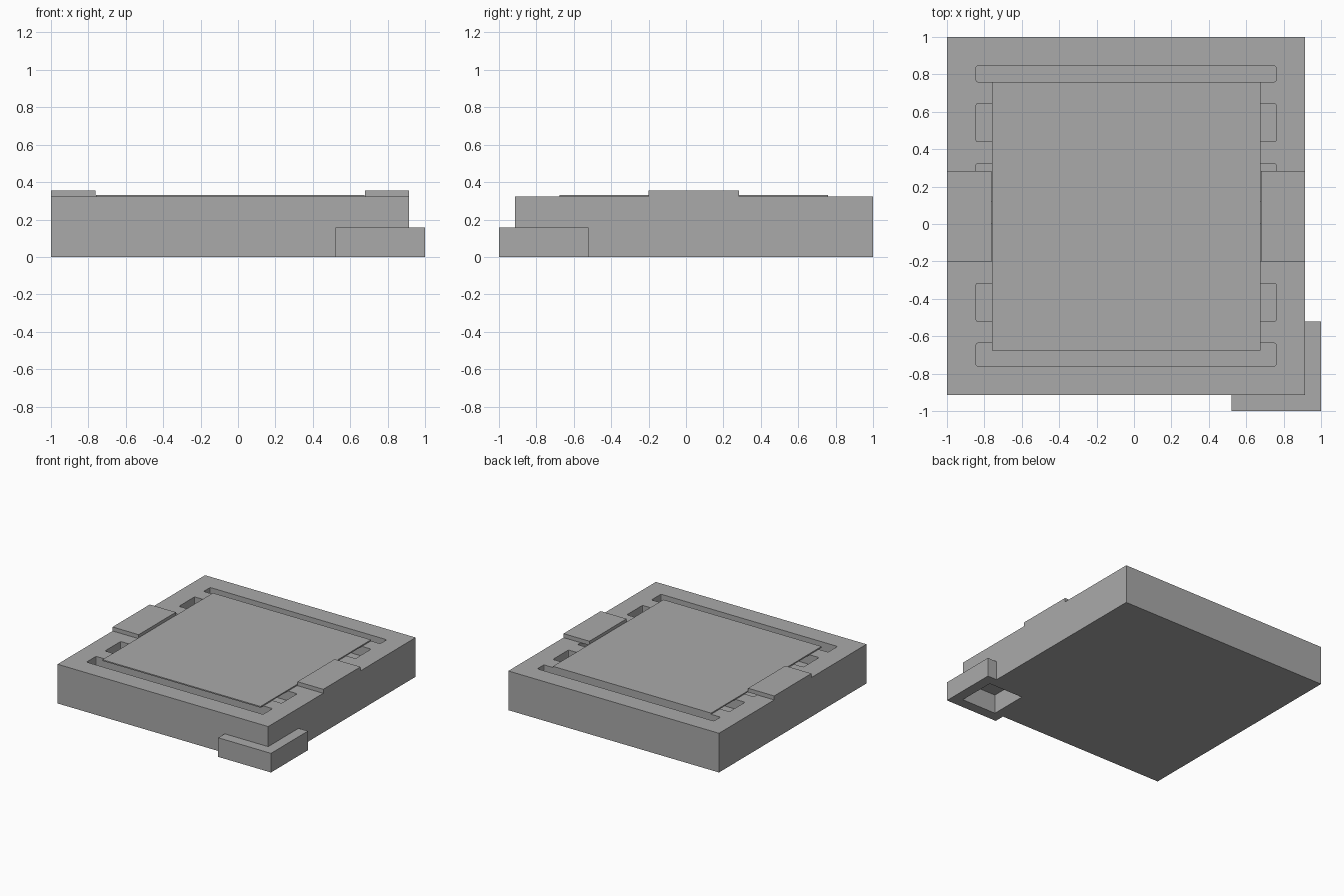
import bpy, bmesh
from mathutils import Vector

if "Cube" in bpy.data.objects:
    bpy.data.objects.remove(bpy.data.objects["Cube"])

grey = bpy.data.materials.new("plain grey")
grey.diffuse_color = (0.4, 0.4, 0.4, 1)
grey.use_nodes = True
grey.node_tree.nodes["Principled BSDF"].inputs["Base Color"].default_value = grey.diffuse_color


def box(name, x, y, z, corner=0.0):
    """Box from (min, max) ranges, optionally with rounded upright edges."""
    bm = bmesh.new()
    bmesh.ops.create_cube(bm, size=1)
    for v in bm.verts:
        v.co = Vector([(r[0] + r[1]) / 2 + c * (r[1] - r[0])
                       for r, c in zip((x, y, z), v.co)])
    if corner:
        upright = [e for e in bm.edges
                   if abs(e.verts[0].co.z - e.verts[1].co.z) > 1e-4]
        bmesh.ops.bevel(bm, geom=upright, offset=corner, segments=2,
                        profile=0.5, affect='EDGES')
    bmesh.ops.recalc_face_normals(bm, faces=bm.faces)
    me = bpy.data.meshes.new(name)
    bm.to_mesh(me)
    bm.free()
    me.materials.append(grey)
    ob = bpy.data.objects.new(name, me)
    bpy.context.collection.objects.link(ob)
    return ob


def cut(target, cutter):
    """Subtract the cutter from the target and delete the cutter."""
    mod = target.modifiers.new("cut", 'BOOLEAN')
    mod.operation = 'DIFFERENCE'
    mod.solver = 'EXACT'
    mod.object = cutter
    bpy.context.view_layer.objects.active = target
    bpy.ops.object.modifier_apply(modifier=mod.name)
    bpy.data.objects.remove(cutter)


TOP = 0.322
STEP = 0.157

# Main block with a notch under its front right corner
body = box("body", (-1, 0.915), (-0.915, 1), (0, TOP))
cut(body, box("notch_cutter", (0.52, 1.2), (-1.2, -0.52), (-0.2, STEP)))

# Row of slots running under the top panel, trimmed at both ends
for i in range(6):
    low = -0.84 + 0.32 * i
    y = (max(low, -0.76), min(low + 0.203, 0.845))
    cut(body, box("slot_cutter", (-0.845, 0.76), y, (TOP - 0.08, TOP + 0.1), 0.01))

# Corner foot, hollow from below
foot = box("corner_foot", (0.52, 1), (-1, -0.52), (0, STEP))
cut(foot, box("pocket_cutter", (0.6, 0.915), (-0.915, -0.6), (-0.2, STEP + 0.2)))

# Thin panel resting on the bars between the slots
box("top_panel", (-0.76, 0.677), (-0.675, 0.76), (TOP, 0.332))

# Raised clamps at the left and right edges
for name, x in (("left_clamp", (-1, -0.763)), ("right_clamp", (0.68, 0.915))):
    box(name, x, (-0.2, 0.283), (TOP, 0.355))
